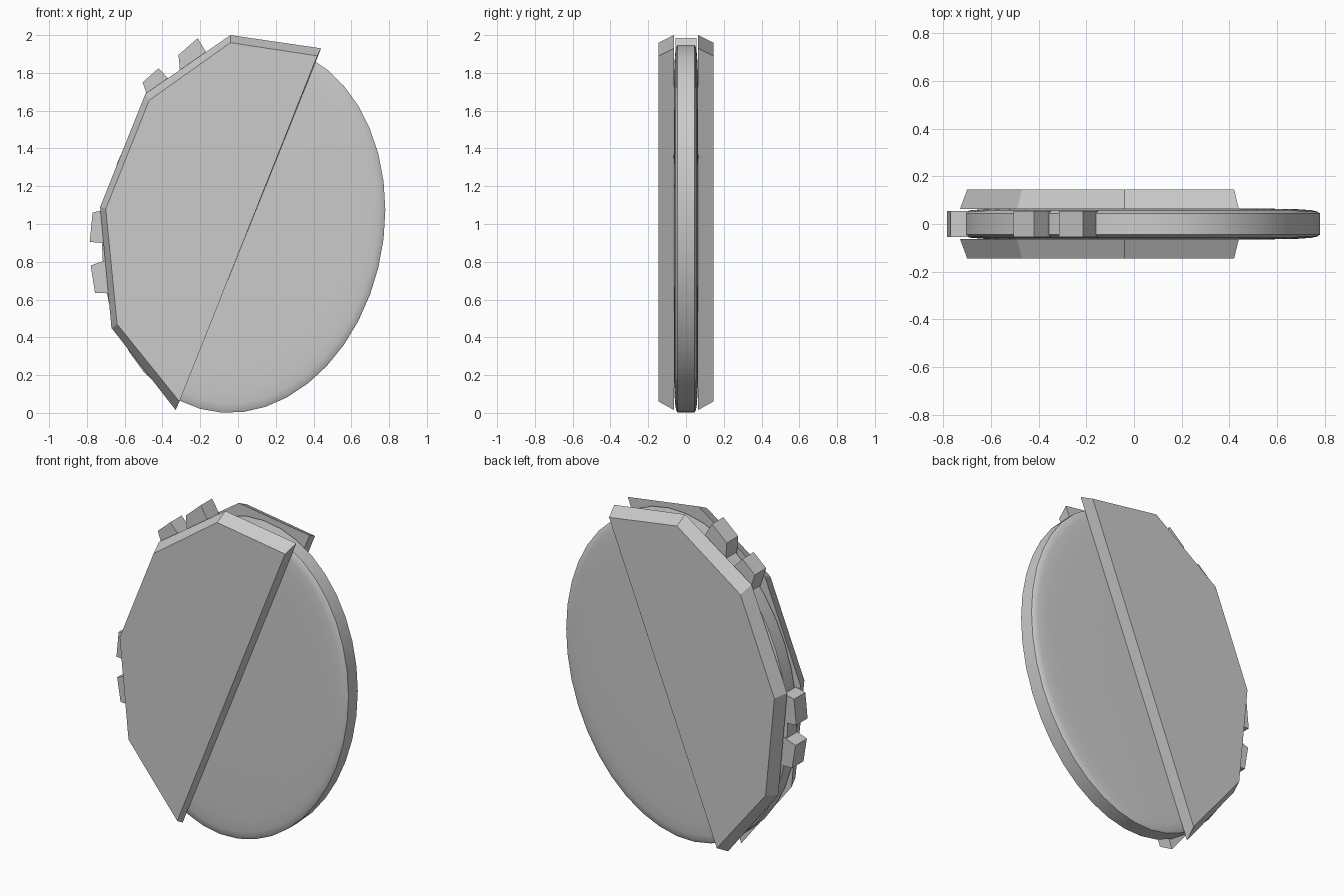
import bpy, bmesh, math

if "Cube" in bpy.data.objects:
    bpy.data.objects.remove(bpy.data.objects["Cube"])

grey = bpy.data.materials.new("light_grey")
grey.diffuse_color = (0.6, 0.6, 0.6, 1)
grey.use_nodes = True
grey.node_tree.nodes["Principled BSDF"].inputs["Base Color"].default_value = grey.diffuse_color


def loft(name, rings, smooth=False):
    """Skin a list of (y, outline) sections, outlines being (x, z) points; cap both ends."""
    bm = bmesh.new()
    loops = [[bm.verts.new((x, y, z)) for x, z in pts] for y, pts in rings]
    n = len(loops[0])
    for a, b in zip(loops, loops[1:]):
        for i in range(n):
            j = (i + 1) % n
            bm.faces.new((a[i], a[j], b[j], b[i]))
    bm.faces.new(loops[0])
    bm.faces.new(loops[-1])
    bmesh.ops.recalc_face_normals(bm, faces=bm.faces)
    me = bpy.data.meshes.new(name)
    bm.to_mesh(me)
    bm.free()
    ob = bpy.data.objects.new(name, me)
    bpy.context.collection.objects.link(ob)
    me.materials.append(grey)
    if smooth:
        bpy.ops.object.select_all(action='DESELECT')
        ob.select_set(True)
        bpy.context.view_layer.objects.active = ob
        bpy.ops.object.shade_smooth_by_angle(angle=math.radians(25))
    return ob


# Slightly leaning oval disc with gently domed faces
CX, CZ, A, B, LEAN, SIDES = 0.03, 0.975, 0.75, 0.975, 0.1, 40


def oval(s):
    k = math.sqrt(B * B - LEAN * LEAN)
    pts = []
    for i in range(SIDES):
        t = 2 * math.pi * i / SIDES
        pts.append((CX + s * A * math.cos(t),
                    CZ + s * (LEAN * math.cos(t) + k * math.sin(t))))
    return pts


half = [(0.045, 1.0), (0.053, 0.985), (0.058, 0.95), (0.062, 0.88),
        (0.064, 0.75), (0.065, 0.4)]
rings = [(-y, oval(s)) for y, s in reversed(half)] + [(y, oval(s)) for y, s in half]
loft("oval_disc", rings, smooth=True)

# Faceted half cover plates, front and back, tapering outwards
inner = [(0.44, 1.93), (-0.04, 2.0), (-0.49, 1.69), (-0.73, 1.09), (-0.67, 0.45), (-0.33, 0.015)]
outer = [(0.42, 1.89), (-0.04, 1.96), (-0.47, 1.655), (-0.70, 1.08), (-0.64, 0.47), (-0.31, 0.06)]
for name, side in (("front_cover_plate", -1), ("back_cover_plate", 1)):
    loft(name, [(side * 0.064, inner), (side * 0.145, outer)])

# Blocky teeth along the rim, running into the disc
teeth = [
    [(-0.315, 1.895), (-0.214, 1.984), (-0.172, 1.915), (-0.12, 1.80), (-0.30, 1.72)],
    [(-0.505, 1.75), (-0.42, 1.825), (-0.363, 1.762), (-0.29, 1.65), (-0.44, 1.56)],
    [(-0.77, 1.06), (-0.71, 1.075), (-0.60, 1.06), (-0.60, 0.89), (-0.785, 0.905)],
    [(-0.78, 0.78), (-0.70, 0.81), (-0.58, 0.81), (-0.58, 0.63), (-0.757, 0.635)],
]
for i, pts in enumerate(teeth):
    loft(f"rim_tooth_{i + 1}", [(-0.055, pts), (0.055, pts)])
